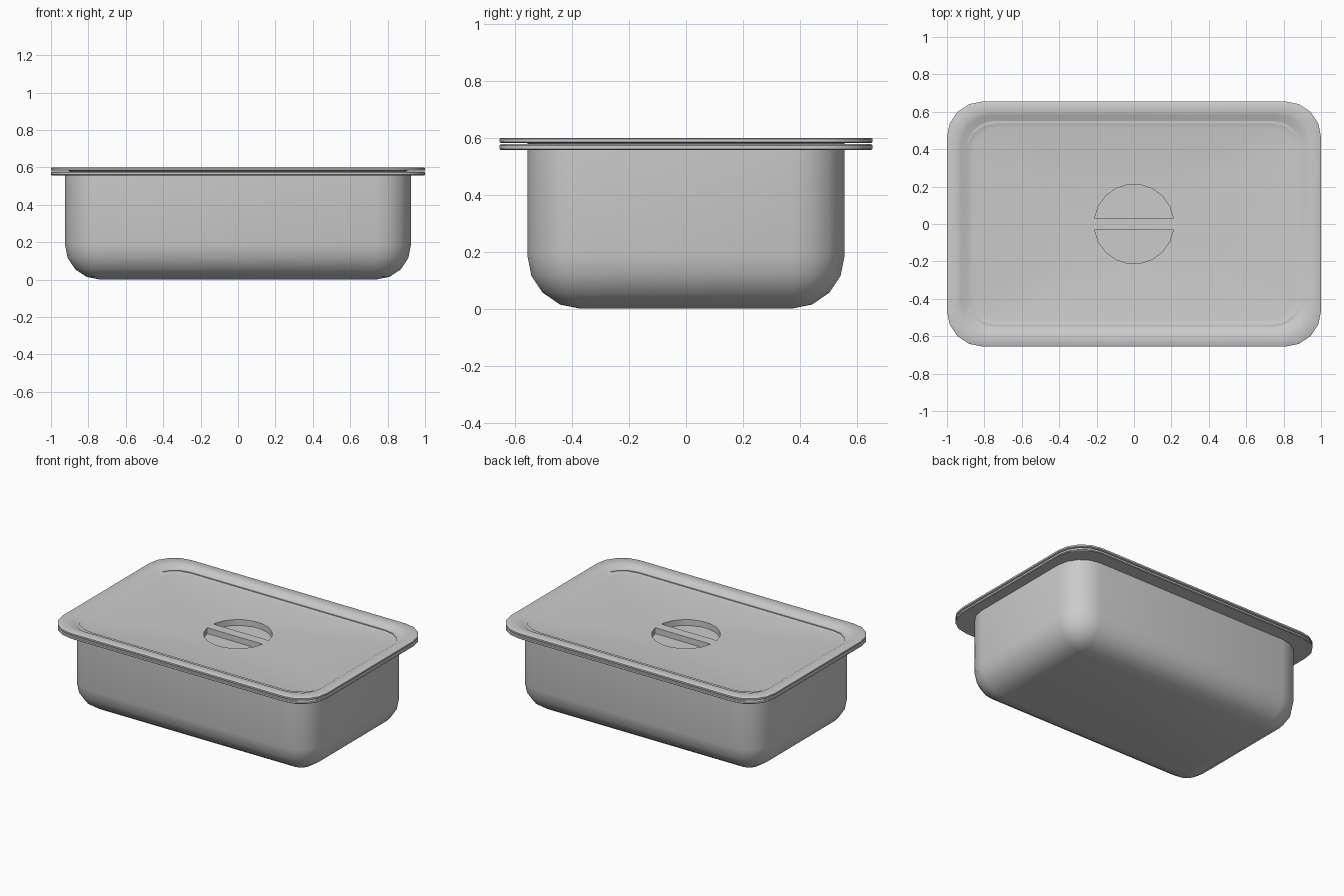
import bpy
import bmesh
import math

if "Cube" in bpy.data.objects:
    bpy.data.objects.remove(bpy.data.objects["Cube"])

steel = bpy.data.materials.new("brushed_steel_grey")
steel.use_nodes = True
GREY = (0.6, 0.6, 0.6, 1)
steel.diffuse_color = GREY
steel.node_tree.nodes["Principled BSDF"].inputs["Base Color"].default_value = GREY

STEPS = 4  # segments per rounded corner


def ring(bm, hx, hy, r, z, start=0, sweep=90):
    """Rounded rectangle of vertices, counter-clockwise from above."""
    verts = []
    for q, (sx, sy) in enumerate([(1, 1), (-1, 1), (-1, -1), (1, -1)]):
        for k in range(STEPS + 1):
            a = math.radians(q * 90 + start + sweep * k / STEPS)
            verts.append(bm.verts.new((sx * (hx - r) + r * math.cos(a),
                                       sy * (hy - r) + r * math.sin(a), z)))
    return verts


def bridge(bm, a, b):
    n = len(a)
    for i in range(n):
        j = (i + 1) % n
        bm.faces.new((a[i], a[j], b[j], b[i]))


def finish(bm, name):
    bmesh.ops.recalc_face_normals(bm, faces=bm.faces)
    mesh = bpy.data.meshes.new(name)
    bm.to_mesh(mesh)
    bm.free()
    mesh.materials.append(steel)
    ob = bpy.data.objects.new(name, mesh)
    bpy.context.collection.objects.link(ob)
    bpy.ops.object.select_all(action='DESELECT')
    ob.select_set(True)
    bpy.context.view_layer.objects.active = ob
    bpy.ops.object.shade_smooth_by_angle(angle=math.radians(32))
    return ob


def tub(bm, inset, top):
    """Rings of a tub wall, from its rounded bottom up to the rim."""
    hx, hy, r = 0.925 - inset, 0.557 - inset, 0.187 - inset
    rings = []
    for k in range(STEPS + 1):
        a = math.radians(90 * k / STEPS)
        d = r * (1 - math.sin(a))
        rings.append(ring(bm, hx - d, hy - d, max(r - d, 0.006),
                          inset + r * (1 - math.cos(a))))
    rings.append(ring(bm, hx, hy, r, top))
    return rings


# Pan: hollow tub with a flat flange
bm = bmesh.new()
outer = tub(bm, 0, 0.557)
inner = tub(bm, 0.02, 0.577)
flange = [ring(bm, 0.995, 0.65, 0.187, 0.557), ring(bm, 1, 0.655, 0.19, 0.561),
          ring(bm, 1, 0.655, 0.19, 0.573), ring(bm, 0.995, 0.65, 0.187, 0.577)]
path = outer + flange + inner[::-1]
for a, b in zip(path, path[1:]):
    bridge(bm, a, b)
bm.faces.new(outer[0])
bm.faces.new(inner[0])
finish(bm, "pan")

# Lid: flat rim, sunken panel, two half-moon finger wells beside a grip bar
bm = bmesh.new()
grip_z = 0.557
centre = ring(bm, 0.213, 0.213, 0.213, grip_z, 9, 72)
path = [ring(bm, 0.93, 0.585, 0.16, 0.584), ring(bm, 0.995, 0.65, 0.187, 0.582),
        ring(bm, 1, 0.655, 0.19, 0.585), ring(bm, 1, 0.655, 0.19, 0.596),
        ring(bm, 0.995, 0.65, 0.187, 0.599), ring(bm, 0.945, 0.6, 0.165, 0.599),
        ring(bm, 0.925, 0.58, 0.16, 0.593), ring(bm, 0.89, 0.545, 0.15, 0.573),
        ring(bm, 0.86, 0.515, 0.14, 0.568), centre]
for a, b in zip(path, path[1:]):
    bridge(bm, a, b)
half = len(centre) // 2
bm.faces.new((centre[0], centre[half - 1], centre[half], centre[-1]))
for edge in (centre[:half], centre[half:]):
    floor = [bm.verts.new((v.co.x, v.co.y, grip_z - 0.04)) for v in edge]
    bridge(bm, edge, floor)
    bm.faces.new(floor)
finish(bm, "lid")
